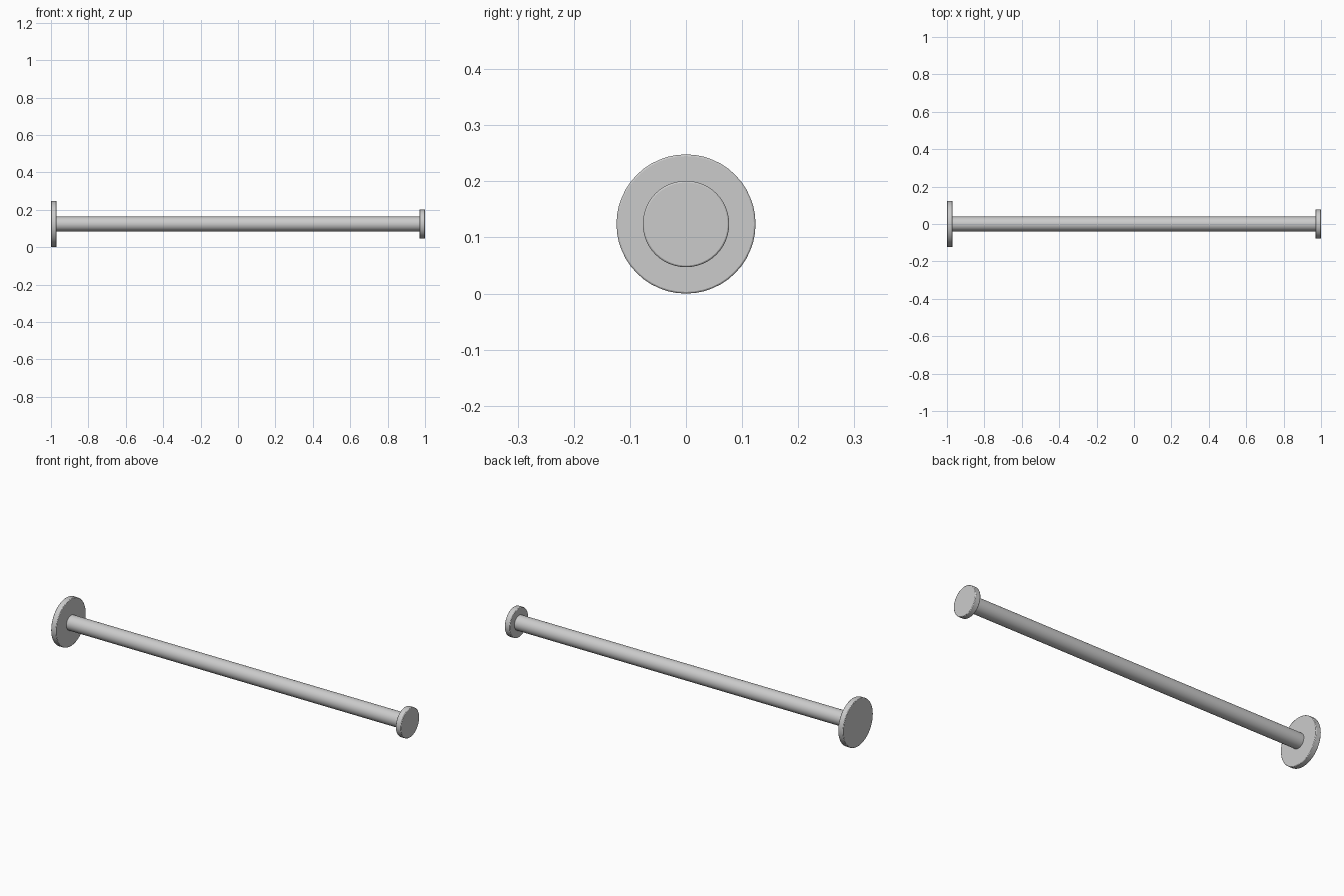
import bpy, math

if "Cube" in bpy.data.objects:
    bpy.data.objects.remove(bpy.data.objects["Cube"])

R, Z = 0.124, 0.124   # large flange radius and axis height

mat = bpy.data.materials.new("light_grey")
mat.diffuse_color = (0.6, 0.6, 0.6, 1)
mat.use_nodes = True
mat.node_tree.nodes["Principled BSDF"].inputs["Base Color"].default_value = mat.diffuse_color

def cylinder(name, x0, x1, radius, bevel=0):
    """Round part lying along x from x0 to x1."""
    bpy.ops.mesh.primitive_cylinder_add(
        vertices=48, radius=radius, depth=x1 - x0,
        location=((x0 + x1) / 2, 0, Z), rotation=(0, math.pi / 2, 0))
    ob = bpy.context.object
    ob.name = name
    ob.data.materials.append(mat)
    if bevel:
        mod = ob.modifiers.new("rounded_rim", 'BEVEL')
        mod.width = bevel
        mod.segments = 2
        mod.limit_method = 'ANGLE'
    bpy.ops.object.shade_smooth_by_angle(angle=math.radians(35))
    return ob

# Rod with a large flange at one end and a small cap at the other
cylinder("rod", -0.98, 0.98, 0.039)
cylinder("large_flange", -1.0, -0.97, R, 0.003)
cylinder("small_cap", 0.97, 1.0, 0.077, 0.003)
